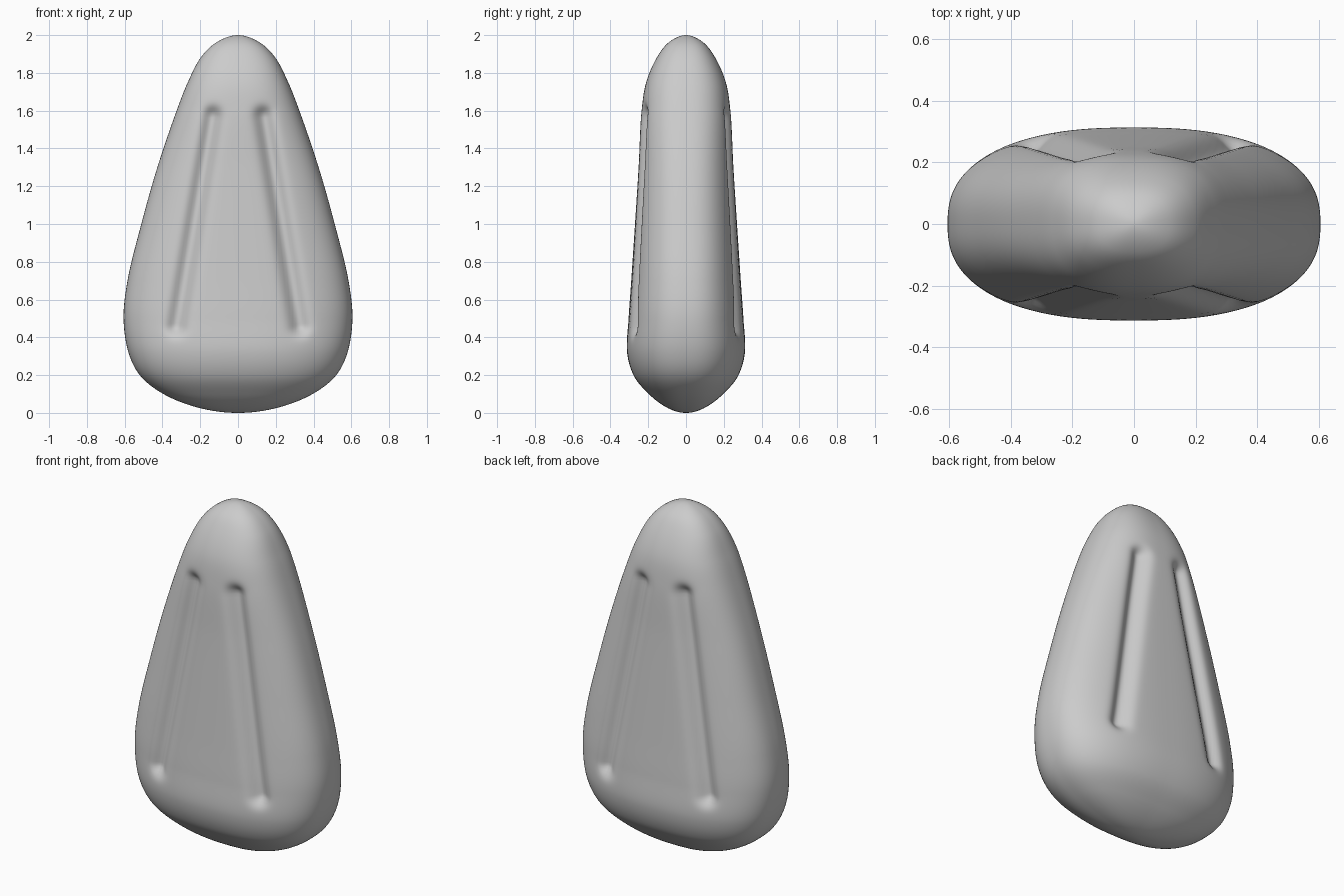
import bpy, bmesh, math
from mathutils import Vector

if "Cube" in bpy.data.objects:
    bpy.data.objects.remove(bpy.data.objects["Cube"])

# Body profile: height, half width, half depth
PROFILE = [
    (0.0, 0.0, 0.0), (0.025, 0.2, 0.095), (0.1, 0.395, 0.197), (0.2, 0.52, 0.278),
    (0.32, 0.58, 0.312), (0.5, 0.606, 0.304), (0.7, 0.585, 0.29), (1.0, 0.512, 0.27),
    (1.3, 0.427, 0.251), (1.6, 0.325, 0.235), (1.75, 0.266, 0.211), (1.88, 0.198, 0.155),
    (1.96, 0.117, 0.093), (2.0, 0.0, 0.0)]
SEGMENTS, STEPS, POWER = 192, 14, 2.5
GROOVE_TOP, GROOVE_END = Vector((0.135, 1.57)), Vector((0.325, 0.46))
GROOVE_DEPTH, GROOVE_WIDTH = 0.045, 0.045


def smooth_profile():
    """Catmull-Rom through the profile, rounded over both poles."""
    p = [Vector(v) for v in PROFILE]
    flip = lambda v: Vector((v.x, -v.y, -v.z))
    p = [flip(p[1])] + p + [flip(p[-2])]
    out = []
    for i in range(1, len(p) - 2):
        a, b, c, d = p[i - 1:i + 3]
        ka, kb, kc = [max((v - u).length, 1e-6) ** 0.5 for u, v in ((a, b), (b, c), (c, d))]
        # centripetal tangents
        m1 = ((b - a) / ka - (c - a) / (ka + kb) + (c - b) / kb) * kb
        m2 = ((c - b) / kb - (d - b) / (kb + kc) + (d - c) / kc) * kb
        for s in range(STEPS):
            t = s / STEPS
            out.append(b * (2*t**3 - 3*t*t + 1) + m1 * (t**3 - 2*t*t + t)
                       + c * (3*t*t - 2*t**3) + m2 * (t**3 - t*t))
    return out[1:]


def groove(x, z):
    """Depth of the slanted groove at a point of the front or back face."""
    q, axis = Vector((abs(x), z)), GROOVE_END - GROOVE_TOP
    t = min(1, max(0, (q - GROOVE_TOP).dot(axis) / axis.length_squared))
    dist = (q - GROOVE_TOP - axis * t).length
    return GROOVE_DEPTH * math.exp(-(dist / GROOVE_WIDTH) ** 2)


def power(v):
    return math.copysign(abs(v) ** (2 / POWER), v)


# Body lofted from rounded sections, grooved on both faces
bm = bmesh.new()
rings = []
for z, a, b in smooth_profile():
    ring = []
    for k in range(SEGMENTS):
        ang = 2 * math.pi * (k + 0.5) / SEGMENTS
        x, y = a * power(math.cos(ang)), b * power(math.sin(ang))
        y = math.copysign(max(abs(y) - groove(x, z), 0), y)
        ring.append(bm.verts.new((x, y, max(z, 0))))
    rings.append(ring)
bottom, top = bm.verts.new((0, 0, 0)), bm.verts.new((0, 0, 2))
for k in range(SEGMENTS):
    n = (k + 1) % SEGMENTS
    for lo, hi in zip(rings, rings[1:]):
        bm.faces.new((lo[k], lo[n], hi[n], hi[k]))
    bm.faces.new((bottom, rings[0][n], rings[0][k]))
    bm.faces.new((top, rings[-1][k], rings[-1][n]))
bmesh.ops.recalc_face_normals(bm, faces=bm.faces)
for f in bm.faces:
    f.smooth = True
mesh = bpy.data.meshes.new("grooved_body")
bm.to_mesh(mesh)
bm.free()
bpy.context.collection.objects.link(bpy.data.objects.new("grooved_body", mesh))
